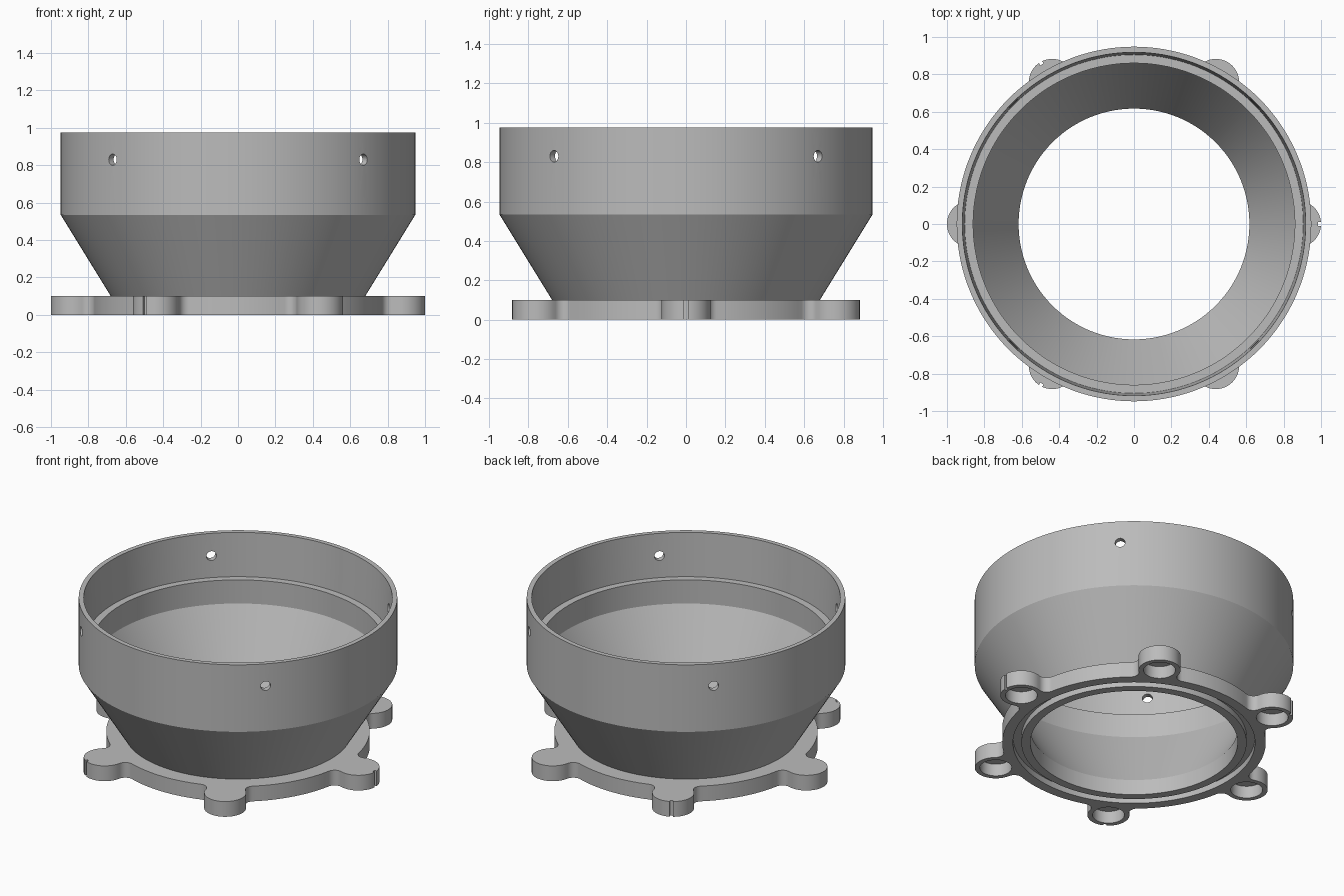
import bpy, bmesh, math
from math import cos, sin, pi, atan2
from mathutils import Matrix

old = bpy.data.objects.get("Cube")
if old:
    bpy.data.objects.remove(old, do_unlink=True)

SEG = 144
FLANGE_R, EAR_DIST, EAR_R, FILLET_R = 0.784, 0.875, 0.125, 0.05
FLANGE_TOP = 0.10

grey = bpy.data.materials.new("mid grey")
grey.use_nodes = True
colour = (0.5, 0.5, 0.5, 1)
grey.diffuse_color = colour
grey.node_tree.nodes["Principled BSDF"].inputs["Base Color"].default_value = colour


def finish(name, bm):
    """Turn a bmesh into an object with outward normals."""
    bmesh.ops.recalc_face_normals(bm, faces=bm.faces)
    mesh = bpy.data.meshes.new(name)
    bm.to_mesh(mesh)
    bm.free()
    mesh.materials.append(grey)
    obj = bpy.data.objects.new(name, mesh)
    bpy.context.collection.objects.link(obj)
    return obj


def lathe(name, profile, ring=False):
    """Revolve (radius, height) points: a capped solid or a closed ring."""
    bm = bmesh.new()
    loops = [[bm.verts.new((r * cos(2 * pi * i / SEG), r * sin(2 * pi * i / SEG), z))
              for i in range(SEG)] for r, z in profile]
    pairs = list(zip(loops, loops[1:]))
    if ring:
        pairs.append((loops[-1], loops[0]))
    else:
        bm.faces.new(loops[0])
        bm.faces.new(loops[-1])
    for a, b in pairs:
        for i in range(SEG):
            j = (i + 1) % SEG
            bm.faces.new((a[i], a[j], b[j], b[i]))
    return finish(name, bm)


def cylinder(name, radius, depth, matrix):
    bm = bmesh.new()
    bmesh.ops.create_cone(bm, cap_ends=True, segments=40, radius1=radius,
                          radius2=radius, depth=depth, matrix=matrix)
    return finish(name, bm)


def box(name, size, matrix):
    bm = bmesh.new()
    bmesh.ops.create_cube(bm, size=1, matrix=matrix @ Matrix.Diagonal((*size, 1)))
    return finish(name, bm)


def combine(target, other, operation):
    """Apply one boolean and discard its operand."""
    mod = target.modifiers.new(operation, 'BOOLEAN')
    mod.operation, mod.solver, mod.object = operation, 'EXACT', other
    bpy.context.view_layer.objects.active = target
    bpy.ops.object.modifier_apply(modifier=mod.name)
    bpy.data.objects.remove(other, do_unlink=True)


def arc(centre, start, delta, n):
    return [(centre, start + delta * i / n) for i in range(n)]


def wrap(angle):
    return (angle + pi) % (2 * pi) - pi


def flange_outline():
    """Disc with six round ears, blended in by fillets."""
    d = FLANGE_R + FILLET_R
    a = math.acos((d * d + EAR_DIST ** 2 - (EAR_R + FILLET_R) ** 2) / (2 * d * EAR_DIST))
    pts = []

    def add(centre, radius, start, delta, n):
        for i in range(n):
            t = start + delta * i / n
            pts.append((centre[0] + radius * cos(t), centre[1] + radius * sin(t)))

    for k in range(6):
        t = k * pi / 3
        c = (EAR_DIST * cos(t), EAR_DIST * sin(t))
        f1 = (d * cos(t - a), d * sin(t - a))
        f2 = (d * cos(t + a), d * sin(t + a))
        to_c1 = atan2(c[1] - f1[1], c[0] - f1[0])
        to_c2 = atan2(c[1] - f2[1], c[0] - f2[0])
        add(f1, FILLET_R, t - a + pi, wrap(to_c1 - (t - a + pi)), 8)
        add(c, EAR_R, to_c1 + pi, (to_c2 - to_c1) % (2 * pi), 28)
        add(f2, FILLET_R, to_c2, wrap(t + a + pi - to_c2), 8)
        add((0, 0), FLANGE_R, t + a, pi / 3 - 2 * a, 16)
    return pts


# Flange plate with ears
bm = bmesh.new()
face = bm.faces.new([bm.verts.new((x, y, 0)) for x, y in flange_outline()])
new = bmesh.ops.extrude_face_region(bm, geom=[face])
bmesh.ops.translate(bm, vec=(0, 0, FLANGE_TOP),
                    verts=[v for v in new["geom"] if isinstance(v, bmesh.types.BMVert)])
adapter = finish("funnel_adapter", bm)

# Outer cone and collar
combine(adapter, lathe("outer_shell", [(0.68, 0.05), (0.68, FLANGE_TOP), (0.948, 0.535),
                                       (0.948, 0.975)]), 'UNION')

# Stepped bore, then the seal groove underneath
combine(adapter, lathe("bore", [(0.617, -0.1), (0.617, 0.10), (0.86, 0.535), (0.86, 0.69),
                                (0.905, 0.69), (0.918, 0.975), (0.918, 1.1)]), 'DIFFERENCE')
combine(adapter, lathe("seal_groove", [(0.67, -0.05), (0.72, -0.05), (0.72, 0.04),
                                       (0.67, 0.04)], ring=True), 'DIFFERENCE')

# Blind pockets in the ears, with a tip notch on every other ear
for k in range(6):
    turn = Matrix.Rotation(k * pi / 3, 4, 'Z')
    pocket = cylinder("pocket", 0.095, 0.18, turn @ Matrix.Translation((EAR_DIST, 0, -0.01)))
    combine(adapter, pocket, 'DIFFERENCE')
    if k % 2 == 0:
        notch = box("notch", (0.04, 0.02, 0.3), turn @ Matrix.Translation((1.005, 0, 0.05)))
        combine(adapter, notch, 'DIFFERENCE')

# Four radial screw holes in the collar
for k in range(4):
    turn = Matrix.Rotation(pi / 4 + k * pi / 2, 4, 'Z')
    hole = cylinder("screw_hole", 0.03, 0.3, turn @ Matrix.Translation((0.93, 0, 0.83))
                    @ Matrix.Rotation(pi / 2, 4, 'Y'))
    combine(adapter, hole, 'DIFFERENCE')

# Smooth shading with crisp edges
bpy.ops.object.select_all(action='DESELECT')
adapter.select_set(True)
bpy.context.view_layer.objects.active = adapter
bpy.ops.object.shade_smooth_by_angle(angle=math.radians(25))
